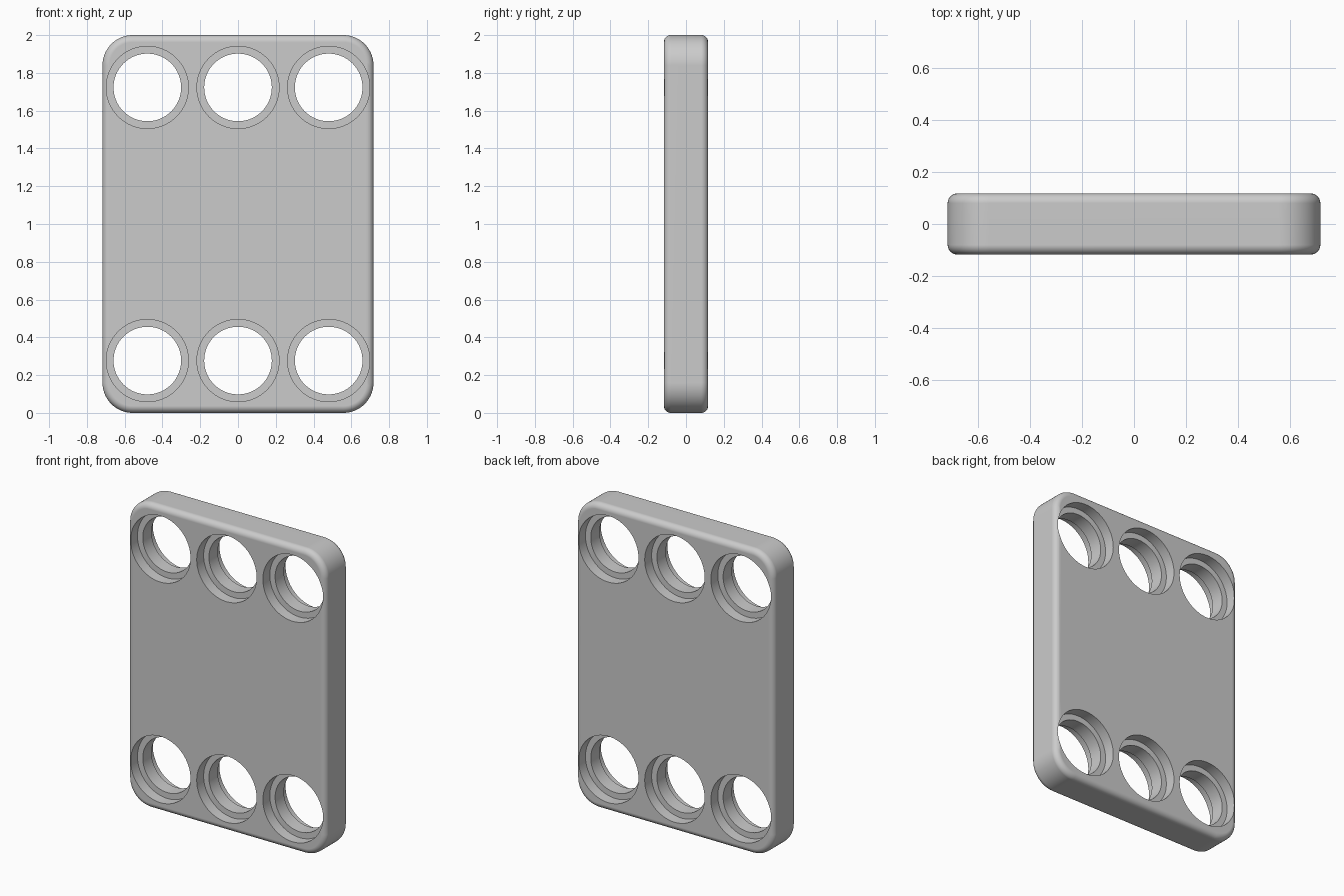
import bpy
import bmesh
from math import cos, sin, tau, radians

if "Cube" in bpy.data.objects:
    bpy.data.objects.remove(bpy.data.objects["Cube"], do_unlink=True)

WIDTH, DEPTH, HEIGHT = 1.435, 0.235, 2.0
CORNER_RADIUS, EDGE_RADIUS = 0.16, 0.037
HOLE_RADIUS, RECESS_RADIUS, RECESS_DEPTH = 0.179, 0.2175, 0.072
HOLE_X = (-0.48, 0, 0.48)
HOLE_Z = (0.277, 1.723)
SIDES = 64


def make_object(name, bm):
    mesh = bpy.data.meshes.new(name)
    bmesh.ops.recalc_face_normals(bm, faces=bm.faces)
    bm.to_mesh(mesh)
    bm.free()
    obj = bpy.data.objects.new(name, mesh)
    bpy.context.collection.objects.link(obj)
    return obj


def add_spool(bm, x, z):
    """Stepped cylinder along y: wide recess, narrow hole, wide recess."""
    outside, ledge = DEPTH, DEPTH / 2 - RECESS_DEPTH
    profile = [(-outside, RECESS_RADIUS), (-ledge, RECESS_RADIUS),
               (-ledge, HOLE_RADIUS), (ledge, HOLE_RADIUS),
               (ledge, RECESS_RADIUS), (outside, RECESS_RADIUS)]
    rings = [[bm.verts.new((x + r * cos(tau * i / SIDES), y,
                            z + r * sin(tau * i / SIDES)))
              for i in range(SIDES)] for y, r in profile]
    for a, b in zip(rings, rings[1:]):
        for i in range(SIDES):
            j = (i + 1) % SIDES
            bm.faces.new((a[i], a[j], b[j], b[i]))
    bm.faces.new(rings[0])
    bm.faces.new(rings[-1])


# Plate: box with rounded corners, then softened front and back rims
bm = bmesh.new()
bmesh.ops.create_cube(bm, size=1)
for v in bm.verts:
    v.co.x *= WIDTH
    v.co.y *= DEPTH
    v.co.z = (v.co.z + 0.5) * HEIGHT
corners = [e for e in bm.edges if abs(e.verts[0].co.y - e.verts[1].co.y) > 0.1]
bmesh.ops.bevel(bm, geom=corners, offset=CORNER_RADIUS, offset_type='OFFSET',
                segments=14, profile=0.5, affect='EDGES')
rims = [e for e in bm.edges if abs(e.verts[0].co.y - e.verts[1].co.y) < 0.01]
bmesh.ops.bevel(bm, geom=rims, offset=EDGE_RADIUS, offset_type='OFFSET',
                segments=6, profile=0.5, affect='EDGES')
plate = make_object("plate", bm)

# Six recessed through holes
bm = bmesh.new()
for x in HOLE_X:
    for z in HOLE_Z:
        add_spool(bm, x, z)
cutter = make_object("hole_cutter", bm)
cutter.hide_render = True

cut = plate.modifiers.new("holes", 'BOOLEAN')
cut.operation = 'DIFFERENCE'
cut.solver = 'EXACT'
cut.object = cutter
bpy.ops.object.select_all(action='DESELECT')
bpy.context.view_layer.objects.active = plate
plate.select_set(True)
bpy.ops.object.modifier_apply(modifier=cut.name)
bpy.data.objects.remove(cutter, do_unlink=True)

# Plain grey finish
grey = bpy.data.materials.new("light grey")
grey.use_nodes = True
colour = (0.6, 0.6, 0.6, 1)
grey.diffuse_color = colour
grey.node_tree.nodes["Principled BSDF"].inputs["Base Color"].default_value = colour
plate.data.materials.clear()
plate.data.materials.append(grey)

# Smooth curved walls, crisp hole edges, flat large faces
bpy.ops.object.shade_smooth_by_angle(angle=radians(30))
normals = plate.modifiers.new("flat faces", 'WEIGHTED_NORMAL')
normals.keep_sharp = True
